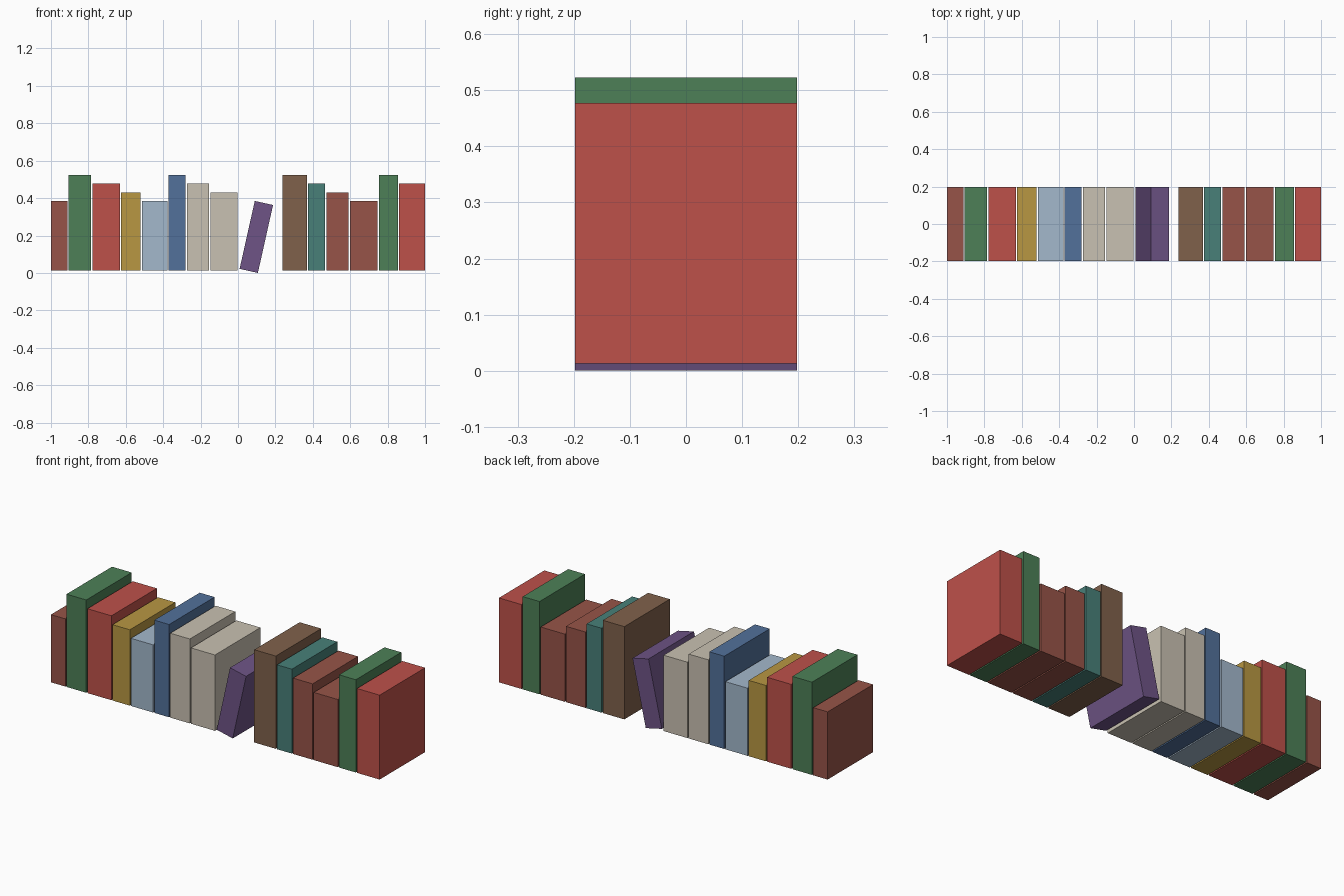
import bpy
import math

if "Cube" in bpy.data.objects:
    bpy.data.objects.remove(bpy.data.objects["Cube"], do_unlink=True)

DEPTH = 0.395      # cover depth along y
BASE = 0.013       # height of the upright books' feet
GAP = 0.007        # space between neighbours
HEIGHTS = {"short": 0.372, "tall": 0.51, "large": 0.464, "medium": 0.417}

# Cover colours, given as 8-bit sRGB
COVERS = {
    "rust": (151, 84, 72),
    "green": (77, 128, 87),
    "red": (190, 81, 74),
    "gold": (184, 151, 66),
    "pale_blue": (163, 184, 204),
    "blue": (82, 113, 155),
    "cream": (201, 193, 178),
    "purple": (110, 84, 134),
    "brown": (128, 97, 75),
    "teal": (72, 128, 121),
}


def to_linear(value):
    c = value / 255
    return c / 12.92 if c <= 0.04045 else ((c + 0.055) / 1.055) ** 2.4


def make_material(name, rgb):
    colour = (*map(to_linear, rgb), 1)
    mat = bpy.data.materials.new(name + "_cover")
    mat.use_nodes = True
    mat.diffuse_color = colour
    shader = next(n for n in mat.node_tree.nodes if n.type == "BSDF_PRINCIPLED")
    shader.inputs["Base Color"].default_value = colour
    shader.inputs["Roughness"].default_value = 0.8
    return mat


materials = {name: make_material(name, rgb) for name, rgb in COVERS.items()}


def add_book(cover, size, x, z, thickness, lean=0.0):
    """A plain block book centred at x, z and tipped towards +x by lean."""
    height = HEIGHTS[size]
    bpy.ops.mesh.primitive_cube_add(size=1, location=(x, 0, z))
    book = bpy.context.object
    book.name = f"{size}_{cover}_book"
    book.data.name = book.name
    book.scale = (thickness, DEPTH, height)
    book.rotation_euler.y = lean
    book.data.materials.append(materials[cover])


def add_row(x, books):
    """Upright books side by side, starting at x."""
    for cover, size, thickness in books:
        add_book(cover, size, x + thickness / 2, BASE + HEIGHTS[size] / 2, thickness)
        x += thickness + GAP


# Left run of upright books
add_row(-1.0, [
    ("rust", "short", 0.088),
    ("green", "tall", 0.12),
    ("red", "large", 0.146),
    ("gold", "medium", 0.105),
    ("pale_blue", "short", 0.135),
    ("blue", "tall", 0.09),
    ("cream", "large", 0.119),
    ("cream", "medium", 0.146),
])

# Leaning book, its lowest corner on the ground
lean = math.radians(12.6)
thickness = 0.1
rise = HEIGHTS["short"] * math.cos(lean) + thickness * math.sin(lean)
add_book("purple", "short", 0.098, rise / 2, thickness, lean)

# Right run of upright books
add_row(0.237, [
    ("brown", "tall", 0.131),
    ("teal", "large", 0.091),
    ("rust", "medium", 0.119),
    ("rust", "short", 0.147),
    ("green", "tall", 0.102),
    ("red", "large", 0.138),
])
